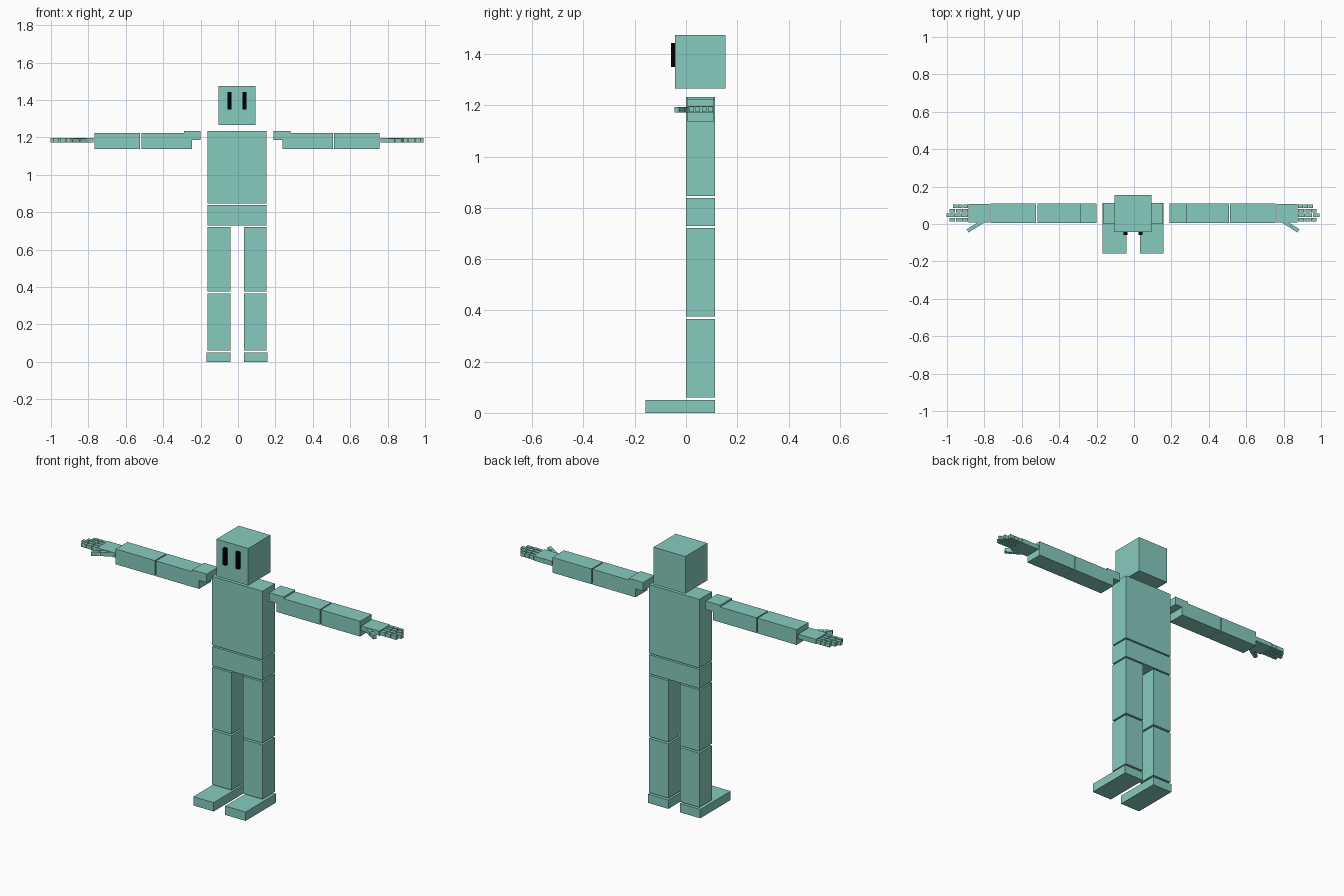
import bpy, bmesh, math
from mathutils import Matrix, Vector

if "Cube" in bpy.data.objects:
    bpy.data.objects.remove(bpy.data.objects["Cube"])

CX = -0.005          # mirror plane of the body


def material(name, rgb):
    m = bpy.data.materials.new(name)
    m.diffuse_color = (*rgb, 1)
    m.use_nodes = True
    m.node_tree.nodes["Principled BSDF"].inputs["Base Color"].default_value = m.diffuse_color
    return m


TEAL = material("teal", (0.24, 0.60, 0.52))
BLACK = material("black", (0.0, 0.0, 0.0))


def add_box(bm, x, y, z):
    """Add a box spanning the three (low, high) ranges."""
    size = [b - a for a, b in (x, y, z)]
    mid = Vector([(a + b) / 2 for a, b in (x, y, z)])
    return bmesh.ops.create_cube(
        bm, size=1, matrix=Matrix.Translation(mid) @ Matrix.Diagonal((*size, 1)))["verts"]


def finish(name, bm, mat=TEAL):
    mesh = bpy.data.meshes.new(name)
    bmesh.ops.recalc_face_normals(bm, faces=bm.faces)
    bm.to_mesh(mesh)
    bm.free()
    mesh.materials.append(mat)
    bpy.context.collection.objects.link(bpy.data.objects.new(name, mesh))


def box(name, x, y, z, mat=TEAL):
    bm = bmesh.new()
    add_box(bm, x, y, z)
    finish(name, bm, mat)


def span(side, a, b):
    """x range at distances a to b from the mirror plane."""
    return tuple(sorted((CX + side * a, CX + side * b)))


DEPTH = (0.0, 0.113)
ARM_DEPTH = (0.006, 0.11)

# head, torso and pelvis
box("head", span(1, -0.099, 0.099), (-0.043, 0.155), (1.266, 1.475))
box("torso", span(1, -0.157, 0.157), DEPTH, (0.846, 1.233))
box("pelvis", span(1, -0.157, 0.157), DEPTH, (0.73, 0.838))

for side, label in ((-1, "right"), (1, "left")):
    # eye
    box(f"{label}_eye", span(side, 0.030, 0.050), (-0.059, -0.043), (1.349, 1.443), BLACK)

    # leg
    box(f"{label}_thigh", span(side, 0.036, 0.157), DEPTH, (0.376, 0.722))
    box(f"{label}_shin", span(side, 0.036, 0.157), DEPTH, (0.06, 0.366))
    box(f"{label}_foot", span(side, 0.036, 0.163), (-0.158, 0.113), (0, 0.05))

    # arm
    box(f"{label}_shoulder", span(side, 0.195, 0.285), ARM_DEPTH, (1.185, 1.233))
    box(f"{label}_upper_arm", span(side, 0.242, 0.512), ARM_DEPTH, (1.137, 1.223))
    box(f"{label}_forearm", span(side, 0.518, 0.762), ARM_DEPTH, (1.137, 1.223))

    # hand
    box(f"{label}_palm", span(side, 0.768, 0.880), (0.008, 0.106), (1.172, 1.198))

    # fingers, three segments each
    bm = bmesh.new()
    for i, tip in enumerate((0.985, 1.0, 0.985, 0.966)):
        y = 0.013 + i * 0.0245
        step = (tip - 0.883) / 3
        for k in range(3):
            x0 = 0.883 + k * step
            add_box(bm, span(side, x0, x0 + step - 0.003), (y, y + 0.018), (1.174, 1.196))
    finish(f"{label}_fingers", bm)

    # thumb, two segments angled forward
    bm = bmesh.new()
    for x in ((0.0, 0.058), (0.061, 0.103)):
        add_box(bm, x, (-0.01, 0.01), (1.172, 1.194))
    bm.transform(Matrix.Translation((0.797, 0.018, 0)) @ Matrix.Rotation(math.radians(-32), 4, "Z"))
    bm.transform(Matrix.Translation((CX, 0, 0)) @ Matrix.Diagonal((side, 1, 1, 1)))
    finish(f"{label}_thumb", bm)
